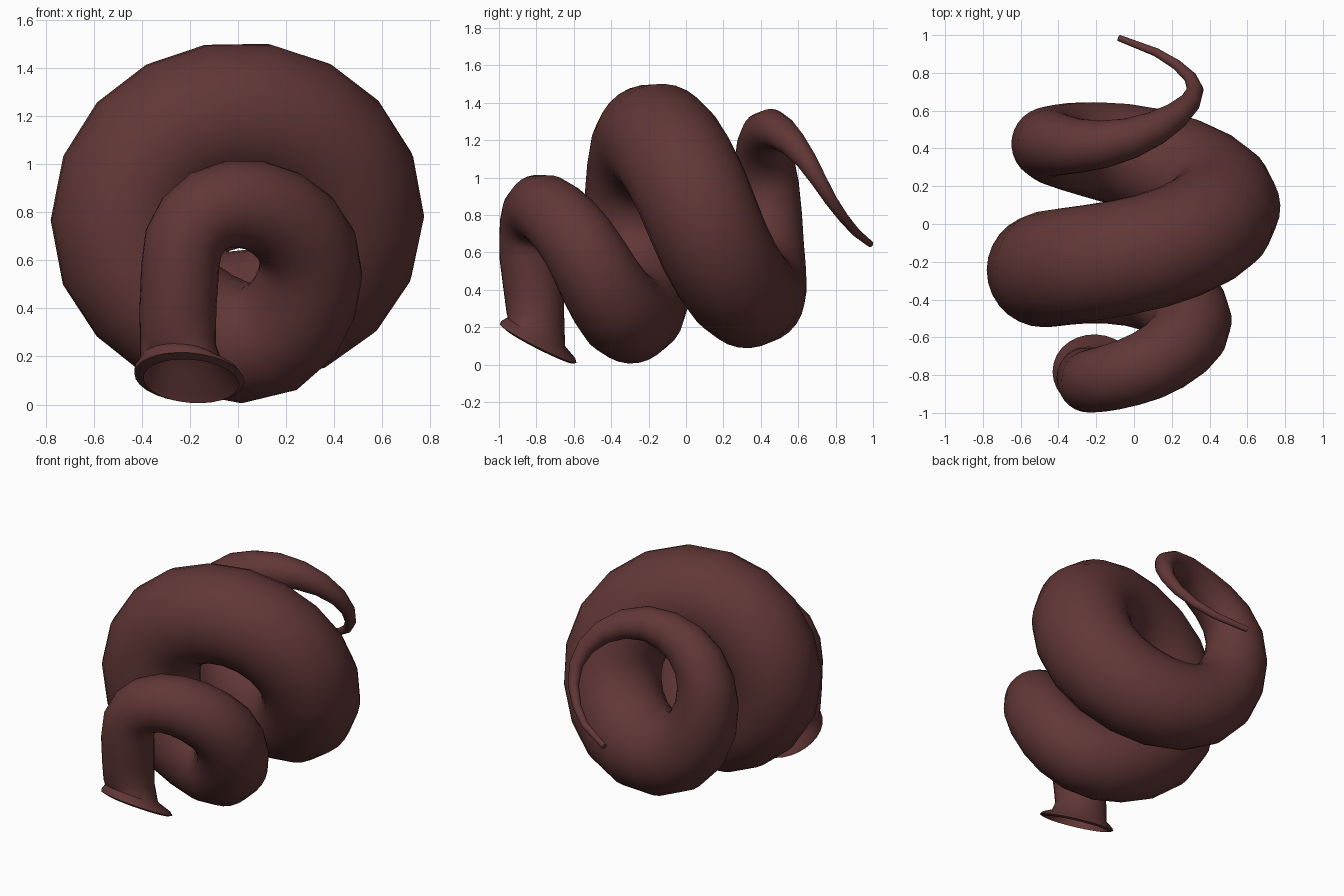
import bpy, bmesh, math
from mathutils import Vector

if "Cube" in bpy.data.objects:
    bpy.data.objects.remove(bpy.data.objects["Cube"])

SIDES, PER_TURN = 28, 18

# Centre line at every quarter turn of the coil: x, y, z, tube radius
# (first and last only steer the ends)
KEYS = [
    (0.03, -0.78, 0.28, 0.155), (-0.24, -0.835, 0.58, 0.163), (0.02, -0.77, 0.836, 0.184),
    (0.302, -0.515, 0.55, 0.216), (-0.04, -0.28, 0.268, 0.257), (-0.478, -0.245, 0.76, 0.302),
    (0.0, -0.165, 1.203, 0.307), (0.472, 0.09, 0.78, 0.303), (0.0, 0.355, 0.363, 0.276),
    (-0.455, 0.425, 0.82, 0.195), (-0.09, 0.435, 1.25, 0.117), (0.325, 0.71, 0.985, 0.043),
    (-0.08, 0.985, 0.645, 0.017), (-0.42, 1.05, 0.9, 0.01),
]
# Tangent scale: 0.83 makes quarter arcs round in x/z, 0.5 keeps y and radius even
TENSION = (0.83, 0.5, 0.83, 0.5)


def hermite(p0, p1, p2, p3, t):
    out = []
    for a, b, c, d, k in zip(p0, p1, p2, p3, TENSION):
        m1, m2 = k * (c - a), k * (d - b)
        out.append((2*t**3 - 3*t*t + 1) * b + (t**3 - 2*t*t + t) * m1
                   + (3*t*t - 2*t**3) * c + (t**3 - t*t) * m2)
    return out


coil = []
quarters = len(KEYS) - 3
for k in range(int(quarters * PER_TURN / 4)):
    i, t = divmod(k * 4 / PER_TURN + 1e-6, 1)
    coil.append(hermite(*KEYS[int(i):int(i) + 4], t))
coil.append(list(KEYS[-2]))

# Flared mouth: inner cavity, rim, then neck (x, y, z, radius) with slanted axis
axis = Vector((0.08, 0.45, 0.89)).normalized()
rings = []
for c, r, n in [
    ((-0.25, -0.81, 0.30), 0.09, axis), ((-0.23, -0.80, 0.20), 0.135, axis),
    ((-0.205, -0.79, 0.125), 0.19, axis), ((-0.195, -0.785, 0.097), 0.20, axis),
    ((-0.202, -0.79, 0.112), 0.23, axis),
    ((-0.21, -0.79, 0.132), 0.222, axis), ((-0.235, -0.80, 0.175), 0.172, axis),
    ((-0.25, -0.805, 0.25), 0.158, Vector((0, 0.2, 1)).normalized()),
    ((-0.25, -0.815, 0.40), 0.160, Vector((0, -0.05, 1)).normalized()),
]:
    rings.append((Vector(c), r, n))

# Coil rings follow the direction of the centre line
pts = [Vector(p[:3]) for p in coil]
for i, p in enumerate(pts):
    a, b = pts[max(i - 1, 0)], pts[min(i + 1, len(pts) - 1)]
    n = Vector((0, -0.05, 1)) if i == 0 else b - a
    rings.append((p, coil[i][3], n.normalized()))

# Skin the rings, carrying the side direction along without twist
bm = bmesh.new()
side = Vector((1, 0, 0))
prev = None
for c, r, n in rings:
    side = (side - n * side.dot(n)).normalized()
    up = n.cross(side)
    ring = []
    for k in range(SIDES):
        a = 2 * math.pi * k / SIDES
        ring.append(bm.verts.new(c + r * (side * math.cos(a) + up * math.sin(a))))
    if prev:
        for k in range(SIDES):
            j = (k + 1) % SIDES
            bm.faces.new((prev[k], prev[j], ring[j], ring[k]))
    else:
        bm.faces.new(ring[::-1])
    prev = ring
bm.faces.new(prev)

mesh = bpy.data.meshes.new("coiled_tube")
bm.to_mesh(mesh)
bm.free()
obj = bpy.data.objects.new("coiled_tube", mesh)
bpy.context.collection.objects.link(obj)

mat = bpy.data.materials.new("dark reddish brown")
mat.diffuse_color = (0.12, 0.038, 0.037, 1)
mat.use_nodes = True
mat.node_tree.nodes["Principled BSDF"].inputs["Base Color"].default_value = mat.diffuse_color
mesh.materials.append(mat)

bpy.context.view_layer.objects.active = obj
obj.select_set(True)
bpy.ops.object.shade_smooth_by_angle(angle=math.radians(50))
